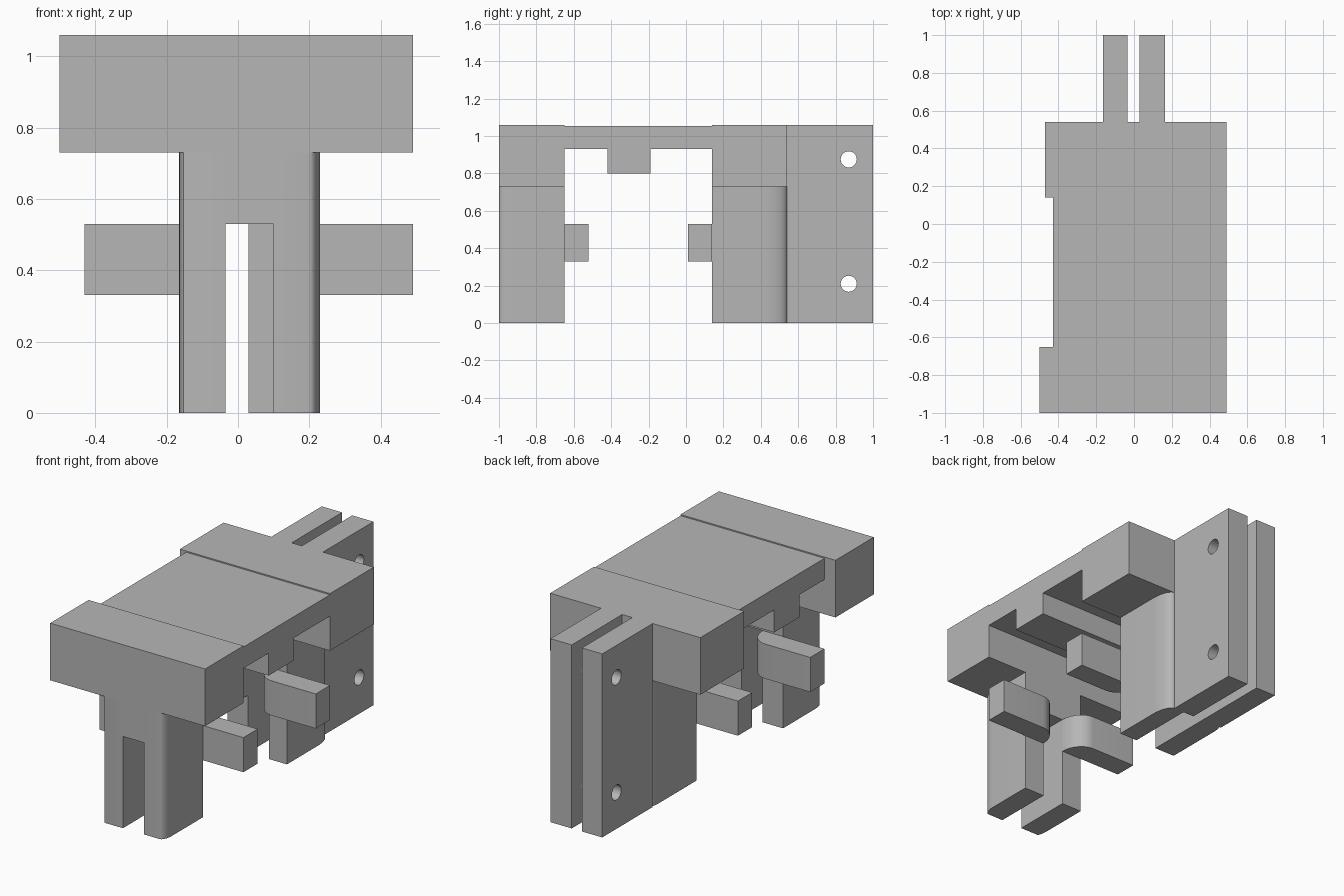
import bpy, bmesh, math
from mathutils import Vector

cube = bpy.data.objects.get("Cube")
if cube:
    bpy.data.objects.remove(cube, do_unlink=True)

grey = bpy.data.materials.new("plain grey")
grey.use_nodes = True
COLOUR = (0.47, 0.47, 0.47, 1)
grey.diffuse_color = COLOUR
grey.node_tree.nodes["Principled BSDF"].inputs["Base Color"].default_value = COLOUR


def prism(name, outline, z0, z1):
    """Extrude an xy outline from z0 to z1."""
    bm = bmesh.new()
    base = bm.faces.new([bm.verts.new((x, y, z0)) for x, y in outline])
    top = bmesh.ops.extrude_face_region(bm, geom=[base])["geom"]
    verts = [g for g in top if isinstance(g, bmesh.types.BMVert)]
    bmesh.ops.translate(bm, vec=(0, 0, z1 - z0), verts=verts)
    bmesh.ops.recalc_face_normals(bm, faces=bm.faces)
    mesh = bpy.data.meshes.new(name)
    bm.to_mesh(mesh)
    bm.free()
    obj = bpy.data.objects.new(name, mesh)
    bpy.context.collection.objects.link(obj)
    mesh.materials.append(grey)
    bpy.ops.object.select_all(action="DESELECT")
    obj.select_set(True)
    bpy.context.view_layer.objects.active = obj
    bpy.ops.object.shade_smooth_by_angle(angle=math.radians(30))
    return obj


def box(name, x0, x1, y0, y1, z0, z1):
    return prism(name, [(x0, y0), (x1, y0), (x1, y1), (x0, y1)], z0, z1)


def arc(start, corner, end, steps=8):
    """Elliptical quarter turn from start to end, bulging to the corner."""
    s, c, e = Vector(start), Vector(corner), Vector(end)
    centre = s + e - c
    angles = [math.pi / 2 * i / steps for i in range(steps + 1)]
    return [tuple(centre + (s - centre) * math.cos(a) + (e - centre) * math.sin(a))
            for a in angles]


# Top blocks and the slightly lower slab between them
TOP = 1.06
box("front_block", -0.5, 0.49, -1, -0.65, 0.73, TOP)
box("back_block", -0.47, 0.49, 0.14, 0.54, 0.73, TOP)
box("middle_slab", -0.43, 0.49, -0.65, 0.14, 0.93, TOP - 0.007)
box("slab_rib", -0.43, 0.49, -0.42, -0.19, 0.8, 0.93)

# Legs with a rounded outer corner: inner x, outer x, end x, inner y, curve y, end y
legs = {
    "front_left_leg": (0.1, 0.23, 0.2, -0.65, -0.93, -1),
    "front_right_leg": (-0.035, -0.165, -0.15, -0.65, -0.93, -1),
    "back_left_leg": (0.1, 0.215, 0.165, 0.14, 0.42, 0.54),
    "back_right_leg": (-0.035, -0.165, -0.15, 0.14, 0.48, 0.54),
}
for name, (xi, xo, xe, yi, yc, ye) in legs.items():
    curve = arc((xo, yc), (xo, ye), (xe, ye))
    prism(name, [(xi, ye), (xi, yi), (xo, yi)] + curve, 0, 0.73)

# Webs closing the slots above the legs
box("front_web", -0.035, 0.1, -1, -0.65, 0.53, 0.73)
box("back_web", -0.035, 0.1, 0.14, 0.54, 0.53, 0.73)

# Side tabs curving out of the inner leg faces
for end, wall, tip in (("front", -0.65, -0.52), ("back", 0.14, 0.01)):
    for side, inner, bend, outer in (("left", 0.1, 0.21, 0.49),
                                     ("right", -0.035, -0.145, -0.43)):
        curve = arc((inner, wall), (inner, tip), (bend, tip))
        prism(f"{end}_{side}_tab", curve + [(outer, tip), (outer, wall)], 0.33, 0.53)

# Rear mounting plates with two drilled holes each
for name, x0, x1 in (("left_plate", 0.03, 0.165), ("right_plate", -0.165, -0.035)):
    plate = box(name, x0, x1, 0.54, 1, 0, TOP)
    for z in (0.21, 0.875):
        bpy.ops.mesh.primitive_cylinder_add(vertices=32, radius=0.043, depth=1,
                                            location=(0, 0.87, z),
                                            rotation=(0, math.pi / 2, 0))
        drill = bpy.context.object
        drill.name = "hole_cutter"
        drill.hide_render = True
        drill.data.materials.append(grey)
        bpy.context.view_layer.objects.active = plate
        cut = plate.modifiers.new("hole", "BOOLEAN")
        cut.operation = "DIFFERENCE"
        cut.object = drill
        bpy.ops.object.modifier_apply(modifier=cut.name)
        bpy.data.objects.remove(drill, do_unlink=True)
    bpy.ops.object.select_all(action="DESELECT")
    plate.select_set(True)
    bpy.ops.object.shade_smooth_by_angle(angle=math.radians(30))
